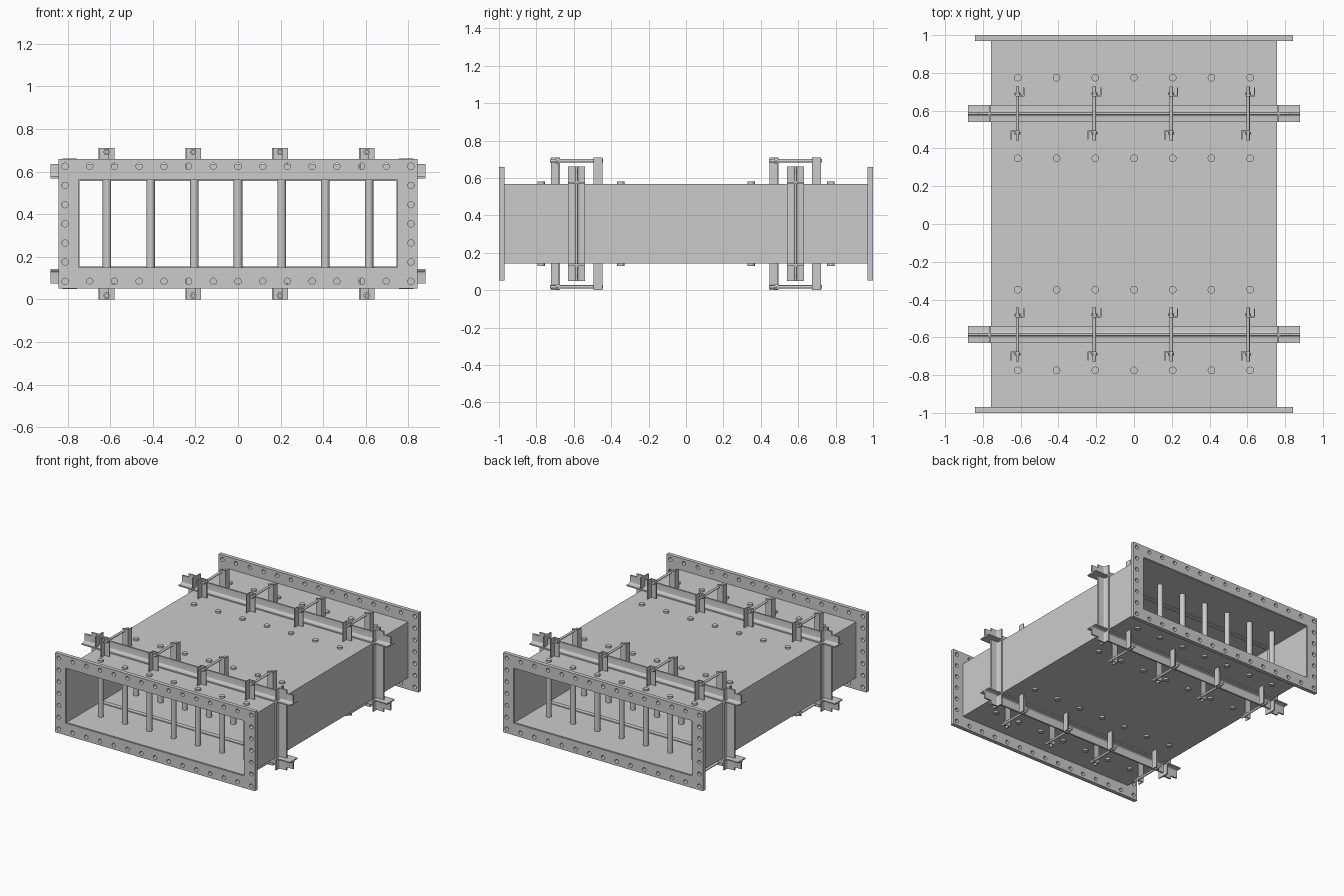
import bpy, bmesh, math
from mathutils import Matrix, Vector

if "Cube" in bpy.data.objects:
    bpy.data.objects.remove(bpy.data.objects["Cube"])

C = 0.355            # height of the duct axis
W, H = 0.756, 0.213  # outer half width and half height of the duct
X, Y, Z = Vector((1, 0, 0)), Vector((0, 1, 0)), Vector((0, 0, 1))


def finish(bm, name):
    bmesh.ops.remove_doubles(bm, verts=bm.verts, dist=1e-5)
    bmesh.ops.recalc_face_normals(bm, faces=bm.faces)
    me = bpy.data.meshes.new(name)
    bm.to_mesh(me)
    bm.free()
    ob = bpy.data.objects.new(name, me)
    bpy.context.collection.objects.link(ob)
    bpy.ops.object.select_all(action='DESELECT')
    ob.select_set(True)
    bpy.context.view_layer.objects.active = ob
    bpy.ops.object.shade_smooth_by_angle(angle=math.radians(35))
    return ob


def prism(name, profile, length, u, v, w, origin):
    """Profile in the u/v plane, extruded along w, centred on origin."""
    bm = bmesh.new()
    o = Vector(origin) - w * length / 2
    f = bm.faces.new([bm.verts.new(o + u * a + v * b) for a, b in profile])
    ext = bmesh.ops.extrude_face_region(bm, geom=[f], use_keep_orig=True)
    bmesh.ops.translate(bm, vec=w * length,
                        verts=[g for g in ext['geom'] if isinstance(g, bmesh.types.BMVert)])
    return finish(bm, name)


def circle(r, n=16, cx=0, cy=0):
    return [(cx + r * math.cos(2 * math.pi * i / n), cy + r * math.sin(2 * math.pi * i / n))
            for i in range(n)]


def rect(a, b):
    return [(-a, -b), (a, -b), (a, b), (-a, b)]


def pierced(name, loops, depth, y):
    """Flat x/z outline with holes (filled 2D curve), thickened along y."""
    cu = bpy.data.curves.new(name, 'CURVE')
    cu.dimensions, cu.fill_mode, cu.extrude = '2D', 'BOTH', depth / 2
    for loop in loops:
        sp = cu.splines.new('POLY')
        sp.points.add(len(loop) - 1)
        for p, (a, b) in zip(sp.points, loop):
            p.co = (a, b, 0, 1)
        sp.use_cyclic_u = True
    tmp = bpy.data.objects.new(name + "_curve", cu)
    bpy.context.collection.objects.link(tmp)
    bpy.context.view_layer.update()
    me = bpy.data.meshes.new_from_object(tmp.evaluated_get(bpy.context.evaluated_depsgraph_get()))
    bm = bmesh.new()
    bm.from_mesh(me)
    bpy.data.objects.remove(tmp)
    bpy.data.meshes.remove(me)
    bm.transform(Matrix.Translation((0, y, C)) @ Matrix.Rotation(math.pi / 2, 4, 'X'))
    return finish(bm, name)


# duct shell
pierced("duct_shell", [rect(W, H), rect(W - 0.007, H - 0.007)], 1.99, 0)

# end flanges with bolt holes
hx, hz = 0.812, 0.27
holes = [(hx * i / 7, s * hz) for i in range(-7, 8) for s in (-1, 1)]
holes += [(s * hx, hz * j / 3) for j in range(-2, 3) for s in (-1, 1)]
for y in (-0.985, 0.985):
    pierced("end_flange", [rect(0.843, 0.303), rect(W - 0.002, H - 0.002)]
            + [circle(0.015, 16, a, b) for a, b in holes], 0.03, y)

# vertical tie rods through the duct
for y in (-0.775, -0.348, 0.348, 0.775):
    for i in range(-3, 4):
        prism("tie_rod", circle(0.02, 20), 2 * H + 0.026, X, Y, Z, (i * 0.205, y, C))

# T-section: flange on the duct, web outwards, filleted root
t, tw, r = 0.009, 0.006, 0.011
arc = [(tw + r - r * math.sin(a), t + r - r * math.cos(a))
       for a in [math.pi / 2 * k / 4 for k in range(5)]]
half = [(0.046, 0), (0.046, t)] + arc + [(tw, 0.068)]
tee = half + [(-a, b) for a, b in reversed(half)]

# clamp angle: plate facing the beam, leg pointing away
L, th = 0.048, 0.007
angle = [(-0.011, 0), (L - 0.011, 0), (L - 0.011, L), (L - 0.011 - th, L),
         (L - 0.011 - th, th), (-0.011, th)]

for yb in (-0.585, 0.585):
    # stiffening frame around the duct, and the seam strip inside
    for s in (-1, 1):
        prism("cross_beam", tee, 1.76, Y, Z * s, X, (0, yb, C + s * H))
        prism("side_post", tee, 0.612, Y, X * s, Z, (s * W, yb, C))
    pierced("inner_seam_strip", [rect(W - 0.005, H - 0.005), rect(W - 0.013, H - 0.013)], 0.035, yb)

    # clamps: two angles and a threaded rod over each beam
    for k in range(4):
        x = -0.617 + 0.407 * k
        for s in (-1, 1):
            zr = C + s * 0.337
            for d in (-1, 1):
                prism("clamp_angle", angle, 0.142, X * d, Y * d, Z,
                      (x, yb + d * 0.09, C + s * (H + 0.071)))
                prism("clamp_nut", circle(0.016, 6), 0.014, X, Z, Y, (x, yb + d * 0.104, zr))
            prism("clamp_rod", circle(0.009, 12), 0.284, X, Z, Y, (x, yb, zr))
